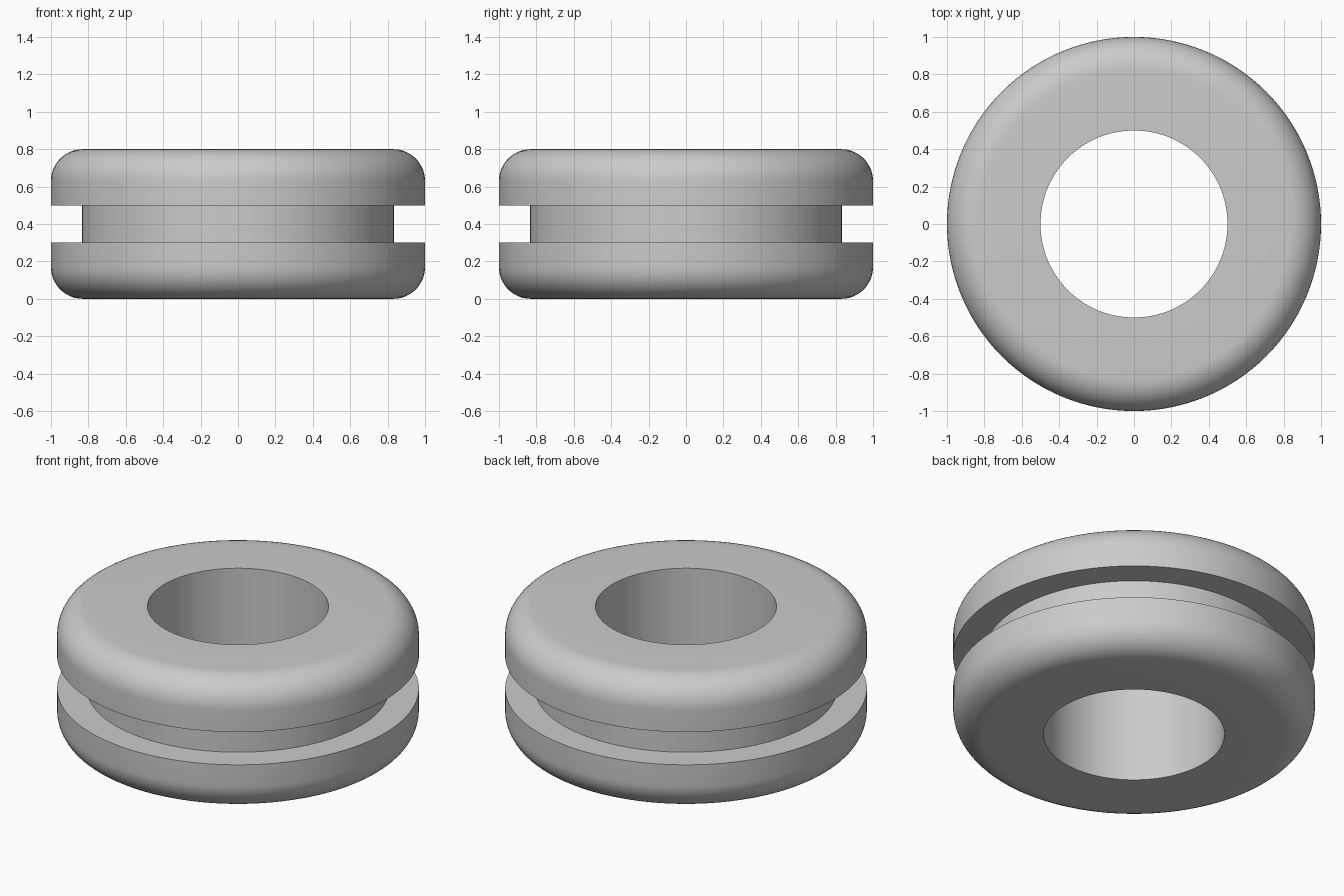
import bpy, bmesh, math

if "Cube" in bpy.data.objects:
    bpy.data.objects.remove(bpy.data.objects["Cube"], do_unlink=True)

SEGMENTS = 128
HEIGHT, OUTER, BORE = 0.8, 1.0, 0.5
GROOVE, GROOVE_BOTTOM = 0.835, 0.3
FILLET, FILLET_STEPS = 0.17, 12

# Rubber colour
rubber = bpy.data.materials.new("grey rubber")
rubber.use_nodes = True
grey = (0.6, 0.6, 0.6, 1)
rubber.diffuse_color = grey
rubber.node_tree.nodes["Principled BSDF"].inputs["Base Color"].default_value = grey

# Lower half of the cross-section, from bore to groove, then mirrored upwards
lower = [(BORE, 0)]
for i in range(FILLET_STEPS + 1):
    a = math.pi / 2 * i / FILLET_STEPS
    lower.append((OUTER - FILLET + FILLET * math.sin(a), FILLET - FILLET * math.cos(a)))
lower += [(OUTER, GROOVE_BOTTOM), (GROOVE, GROOVE_BOTTOM)]
profile = lower + [(r, HEIGHT - z) for r, z in reversed(lower)]

# Revolve the closed cross-section around z
bm = bmesh.new()
verts = [bm.verts.new((r, 0, z)) for r, z in profile]
edges = [bm.edges.new((v, verts[(i + 1) % len(verts)])) for i, v in enumerate(verts)]
bmesh.ops.spin(bm, geom=verts + edges, cent=(0, 0, 0), axis=(0, 0, 1),
               angle=math.tau, steps=SEGMENTS, use_merge=True)
bmesh.ops.remove_doubles(bm, verts=bm.verts, dist=0.0001)
bmesh.ops.recalc_face_normals(bm, faces=bm.faces)
mesh = bpy.data.meshes.new("grommet_ring")
bm.to_mesh(mesh)
bm.free()
mesh.materials.append(rubber)

ring = bpy.data.objects.new("grommet_ring", mesh)
bpy.context.collection.objects.link(ring)

# Smooth fillets, sharp groove and bore rims
bpy.ops.object.select_all(action="DESELECT")
ring.select_set(True)
bpy.context.view_layer.objects.active = ring
bpy.ops.object.shade_smooth_by_angle(angle=math.radians(30))
